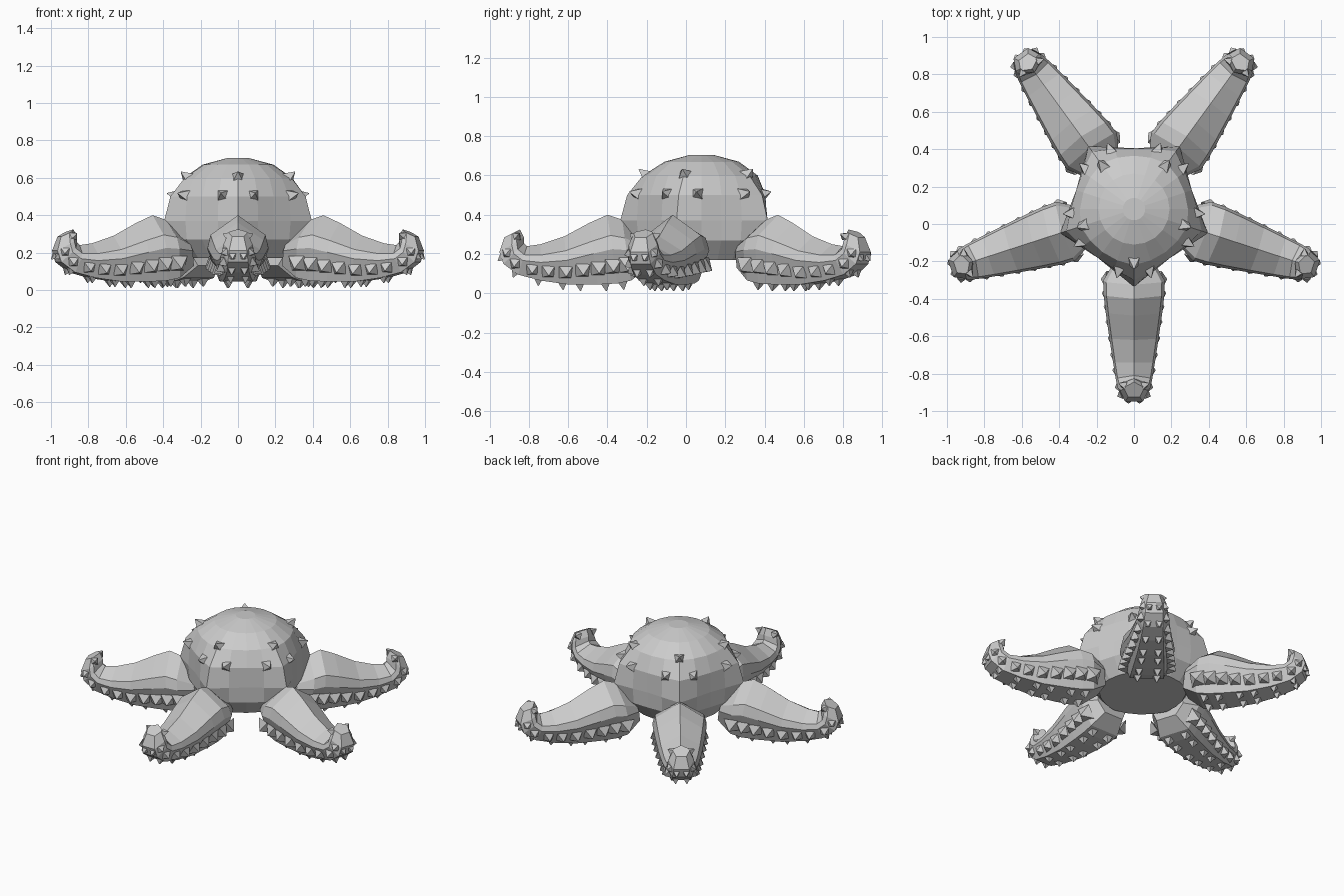
import bpy, bmesh, math
from mathutils import Vector, Matrix

cube = bpy.data.objects.get("Cube")
if cube:
    bpy.data.objects.remove(cube, do_unlink=True)

CENTER = Vector((0, 0.08, 0))
ARM_ANGLES = [math.radians(-90 + 72 * k) for k in range(5)]

grey = bpy.data.materials.new("stone grey")
grey.use_nodes = True
grey.diffuse_color = (0.6, 0.6, 0.6, 1)
grey.node_tree.nodes["Principled BSDF"].inputs["Base Color"].default_value = (0.6, 0.6, 0.6, 1)


def finish(bm, name):
    bmesh.ops.recalc_face_normals(bm, faces=bm.faces)
    mesh = bpy.data.meshes.new(name)
    bm.to_mesh(mesh)
    bm.free()
    mesh.materials.append(grey)
    return mesh


def place(mesh, name, angle=0):
    ob = bpy.data.objects.new(name, mesh)
    ob.location = CENTER
    ob.rotation_euler.z = angle
    bpy.context.collection.objects.link(ob)
    return ob


def loft(bm, rings):
    loops = [[bm.verts.new(p) for p in ring] for ring in rings]
    for a, b in zip(loops, loops[1:]):
        for i in range(len(a)):
            j = (i + 1) % len(a)
            bm.faces.new((a[i], a[j], b[j], b[i]))
    bm.faces.new(loops[0])
    bm.faces.new(loops[-1])


def spike(bm, pos, normal, radius, height):
    # four-sided pyramid with its base slightly sunk
    turn = normal.to_track_quat('Z', 'Y').to_matrix().to_4x4()
    m = Matrix.Translation(pos + normal * (height * 0.35)) @ turn @ Matrix.Rotation(math.pi / 4, 4, 'Z')
    bmesh.ops.create_cone(bm, cap_ends=True, segments=4, radius1=radius,
                          radius2=0.003, depth=height, matrix=m)


# Body: dome swelling into a crease towards each arm
# height, radius towards an arm, radius between arms
BODY = [(0.17, 0.27, 0.26), (0.27, 0.38, 0.325), (0.37, 0.415, 0.325), (0.5, 0.38, 0.325),
        (0.6, 0.30, 0.285), (0.67, 0.19, 0.19), (0.705, 0.06, 0.06)]
bm = bmesh.new()
rings = []
for z, r_arm, r_mid in BODY:
    ring = []
    for i in range(20):
        a = ARM_ANGLES[0] + math.tau * i / 20
        near = (1, 0.25, 0, 0.25)[i % 4]
        r = r_mid + (r_arm - r_mid) * near
        ring.append((r * math.cos(a), r * math.sin(a), z))
    rings.append(ring)
loft(bm, rings)
place(finish(bm, "body"), "body")

# Body spikes: one high above each arm and a lower pair beside it
bm = bmesh.new()
for arm in ARM_ANGLES:
    for off, r, z, lift in ((0, 0.28, 0.6, 0.8), (-14, 0.33, 0.505, 0.25), (14, 0.33, 0.505, 0.25)):
        a = arm + math.radians(off)
        out = Vector((math.cos(a), math.sin(a), 0))
        spike(bm, out * r + Vector((0, 0, z)), (out + Vector((0, 0, lift))).normalized(), 0.046, 0.06)
place(finish(bm, "body_spikes"), "body_spikes")

# Arm, along +x: ridge point, underside point and half width of each section
ARM = [(.31, .29, .27, .13, .11), (.405, .375, .36, .065, .165), (.48, .40, .43, .05, .163),
       (.57, .36, .53, .045, .152), (.70, .29, .68, .045, .132), (.82, .25, .82, .065, .112),
       (.89, .24, .935, .095, .097), (.905, .255, 1.01, .15, .087), (.905, .285, 1.03, .21, .077),
       (.925, .325, 1.005, .285, .05)]
HALF = [(0.9, 0.7), (1, 0.5), (0.62, 0)]
OUTLINE = [(0, 1)] + HALF + [(-u, v) for u, v in reversed(HALF)]


def on_arm(sec, u, v):
    tx, tz, bx, bz, w = sec
    return Vector((bx + (tx - bx) * v, u * w, bz + (tz - bz) * v))


def section_at(t):
    i = min(int(t), len(ARM) - 2)
    return [a + (b - a) * (t - i) for a, b in zip(ARM[i], ARM[i + 1])]


bm = bmesh.new()
loft(bm, [[on_arm(s, u, v) for u, v in OUTLINE] for s in ARM])
arm_mesh = finish(bm, "arm")

# Arm spikes: a row of broad ones along each lower flank, smaller ones underneath
bm = bmesh.new()
for side in (-1, 1):
    for t in (1.1, 2.1, 2.85, 3.45, 4.05, 4.7, 5.4, 6.4, 7.5):
        sec = section_at(t)
        up = (on_arm(sec, 0, 1) - on_arm(sec, 0, 0)).normalized()
        size = 0.07 - 0.005 * t
        flank = (Vector((0, side * 0.85, 0)) - up * 0.5).normalized()
        spike(bm, on_arm(sec, side * 0.82, 0.24), flank, size, size * 0.85)
    for t in (1.6, 2.6, 3.6, 4.2, 5.1, 6.2, 7.5):
        sec = section_at(t)
        up = (on_arm(sec, 0, 1) - on_arm(sec, 0, 0)).normalized()
        spike(bm, on_arm(sec, side * 0.36, 0), -up, 0.04 - 0.002 * t, 0.05 - 0.003 * t)
    # small spikes around the curled tip
    tip = section_at(8.5)
    spike(bm, on_arm(tip, side * 0.85, 0.75), Vector((-0.3, side, 0.4)).normalized(), 0.028, 0.035)
spike_mesh = finish(bm, "arm_spikes")

for a, label in zip(ARM_ANGLES, ("front", "front_left", "back_left", "back_right", "front_right")):
    place(arm_mesh, label + "_arm", a)
    place(spike_mesh, label + "_arm_spikes", a)
